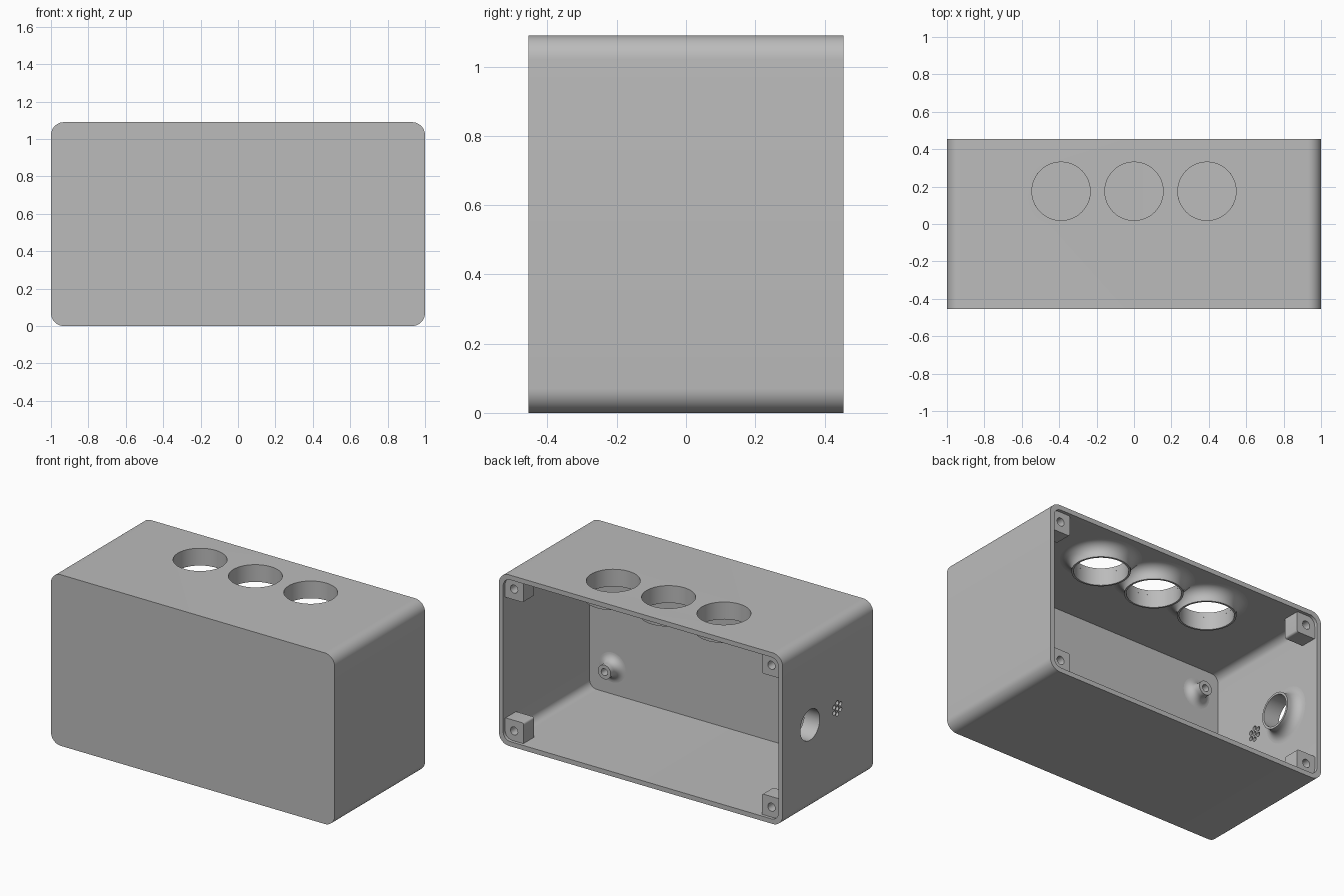
import bpy, bmesh, math
from mathutils import Vector, Matrix

old = bpy.data.objects.get("Cube")
if old:
    bpy.data.objects.remove(old, do_unlink=True)

W, D, H = 2.0, 0.91, 1.09          # outer size
T, FLOOR = 0.03, 0.04              # wall and front panel thickness
BACK = D / 2
INNER_FRONT = -D / 2 + FLOOR

grey = bpy.data.materials.new("plain grey")
grey.use_nodes = True
COLOUR = (0.5, 0.5, 0.5, 1)
grey.diffuse_color = COLOUR
grey.node_tree.nodes["Principled BSDF"].inputs["Base Color"].default_value = COLOUR


def finish(name, bm):
    bmesh.ops.remove_doubles(bm, verts=bm.verts, dist=1e-5)
    bmesh.ops.recalc_face_normals(bm, faces=bm.faces)
    mesh = bpy.data.meshes.new(name)
    bm.to_mesh(mesh)
    bm.free()
    obj = bpy.data.objects.new(name, mesh)
    obj.data.materials.append(grey)
    bpy.context.collection.objects.link(obj)
    return obj


def rounded_block(name, half_w, z0, z1, radius, y0, y1, steps=10):
    """Rounded rectangle in x and z, pulled along y."""
    bm = bmesh.new()
    corners = [(half_w, z1), (-half_w, z1), (-half_w, z0), (half_w, z0)]
    ring = []
    for i, (x, z) in enumerate(corners):
        cx = x - math.copysign(radius, x)
        cz = z - radius if z == z1 else z + radius
        for k in range(steps + 1):
            a = math.pi / 2 * (i + k / steps)
            ring.append(bm.verts.new((cx + radius * math.cos(a), y0, cz + radius * math.sin(a))))
    face = bm.faces.new(ring)
    out = bmesh.ops.extrude_face_region(bm, geom=[face])
    moved = [v for v in out["geom"] if isinstance(v, bmesh.types.BMVert)]
    bmesh.ops.translate(bm, verts=moved, vec=(0, y1 - y0, 0))
    return finish(name, bm)


def lathe(name, profile, base, axis, steps=48):
    """Spin (radius, height) points about an axis that starts at base."""
    bm = bmesh.new()
    verts = [bm.verts.new((r, 0, h)) for r, h in profile]
    edges = [bm.edges.new((a, b)) for a, b in zip(verts, verts[1:])]
    bmesh.ops.spin(bm, geom=verts + edges, cent=(0, 0, 0), axis=(0, 0, 1),
                   angle=math.tau, steps=steps)
    turn = Vector(axis).to_track_quat("Z", "Y").to_matrix().to_4x4()
    bm.transform(Matrix.Translation(base) @ turn)
    return finish(name, bm)


def drill(base, axis, radius, length, steps=48):
    profile = [(0, 0), (radius, 0), (radius, length), (0, length)]
    return lathe("cutter", profile, base, axis, steps)


def cut(obj, cutters):
    for c in cutters:
        c.hide_render = True
        mod = obj.modifiers.new("cut", "BOOLEAN")
        mod.operation, mod.solver, mod.object = "DIFFERENCE", "EXACT", c
        bpy.context.view_layer.objects.active = obj
        bpy.ops.object.modifier_apply(modifier=mod.name)
        bpy.data.objects.remove(c, do_unlink=True)


def flare(radius, height, fillet, steps=8):
    """Outer wall of a boss, from its tip down to a filleted foot."""
    pts = [(radius, height)]
    for k in range(steps + 1):
        a = math.pi / 2 * k / steps
        pts.append((radius + fillet * (1 - math.cos(a)), fillet * (1 - math.sin(a))))
    return pts + [(pts[-1][0], -0.005)]


parts = []

# Enclosure shell, open at the back
shell = rounded_block("enclosure_shell", W / 2, 0, H, 0.07, -BACK, BACK)
cutters = [rounded_block("cavity", W / 2 - T, T, H - T, 0.05, INNER_FRONT, BACK + 0.1)]

# Three round openings in the top
TOP_R, TOP_Y = 0.156, 0.175
top_xs = (-0.39, 0, 0.39)
cutters += [drill((x, TOP_Y, H - 0.1), (0, 0, 1), TOP_R, 0.2) for x in top_xs]

# Side opening and a small ring of vent holes
SIDE_R, SIDE_Y, MID_Z = 0.098, 0.18, H / 2
cutters.append(drill((-W / 2 + 0.1, SIDE_Y, MID_Z), (-1, 0, 0), SIDE_R, 0.2))
vents = [(0, 0)] + [(0.036 * math.sin(i * math.pi / 3), 0.036 * math.cos(i * math.pi / 3))
                    for i in range(6)]
for dy, dz in vents:
    cutters.append(drill((-W / 2 + 0.1, -0.095 + dy, MID_Z + dz), (-1, 0, 0), 0.014, 0.2, 16))
cut(shell, cutters)
parts.append(shell)

# Filleted collars inside the openings
for i, x in enumerate(top_xs):
    profile = [(TOP_R, -0.005), (TOP_R, 0.08)] + flare(TOP_R + 0.012, 0.08, 0.065)
    parts.append(lathe(f"top_collar_{i + 1}", profile, (x, TOP_Y, H - T), (0, 0, -1), 64))
profile = [(SIDE_R, -0.005), (SIDE_R, 0.08)] + flare(SIDE_R + 0.014, 0.08, 0.06)
parts.append(lathe("side_collar", profile, (-W / 2 + T, SIDE_Y, MID_Z), (1, 0, 0)))

# Mounting bosses on the inside of the front panel
boss = [(0, 0.02), (0.022, 0.02), (0.022, 0.08)] + flare(0.045, 0.08, 0.05)
for side, sx in (("left", 1), ("right", -1)):
    for level, z in (("lower", 0.2), ("upper", H - 0.2)):
        parts.append(lathe(f"{level}_{side}_boss", boss, (sx * 0.81, INNER_FRONT, z), (0, 1, 0), 32))

# Screw posts in the back corners
POST_Y0, POST_Y1 = BACK - 0.125, BACK - 0.02
for side, sx in (("left", 1), ("right", -1)):
    for level, sz in (("lower", -1), ("upper", 1)):
        cx, cz = sx * 0.907, H / 2 + sz * (H / 2 - 0.093)
        post = rounded_block(f"{level}_{side}_screw_post", 0.068, cz - 0.068, cz + 0.068,
                             0.012, POST_Y0, POST_Y1, 4)
        post.data.transform(Matrix.Translation((cx, 0, 0)))
        cut(post, [drill((cx, POST_Y0 + 0.02, cz), (0, 1, 0), 0.026, 0.2, 24)])
        parts.append(post)

# Smooth the curves and keep the edges sharp
bpy.ops.object.select_all(action="DESELECT")
for p in parts:
    p.select_set(True)
bpy.context.view_layer.objects.active = shell
bpy.ops.object.shade_smooth_by_angle(angle=math.radians(30))
